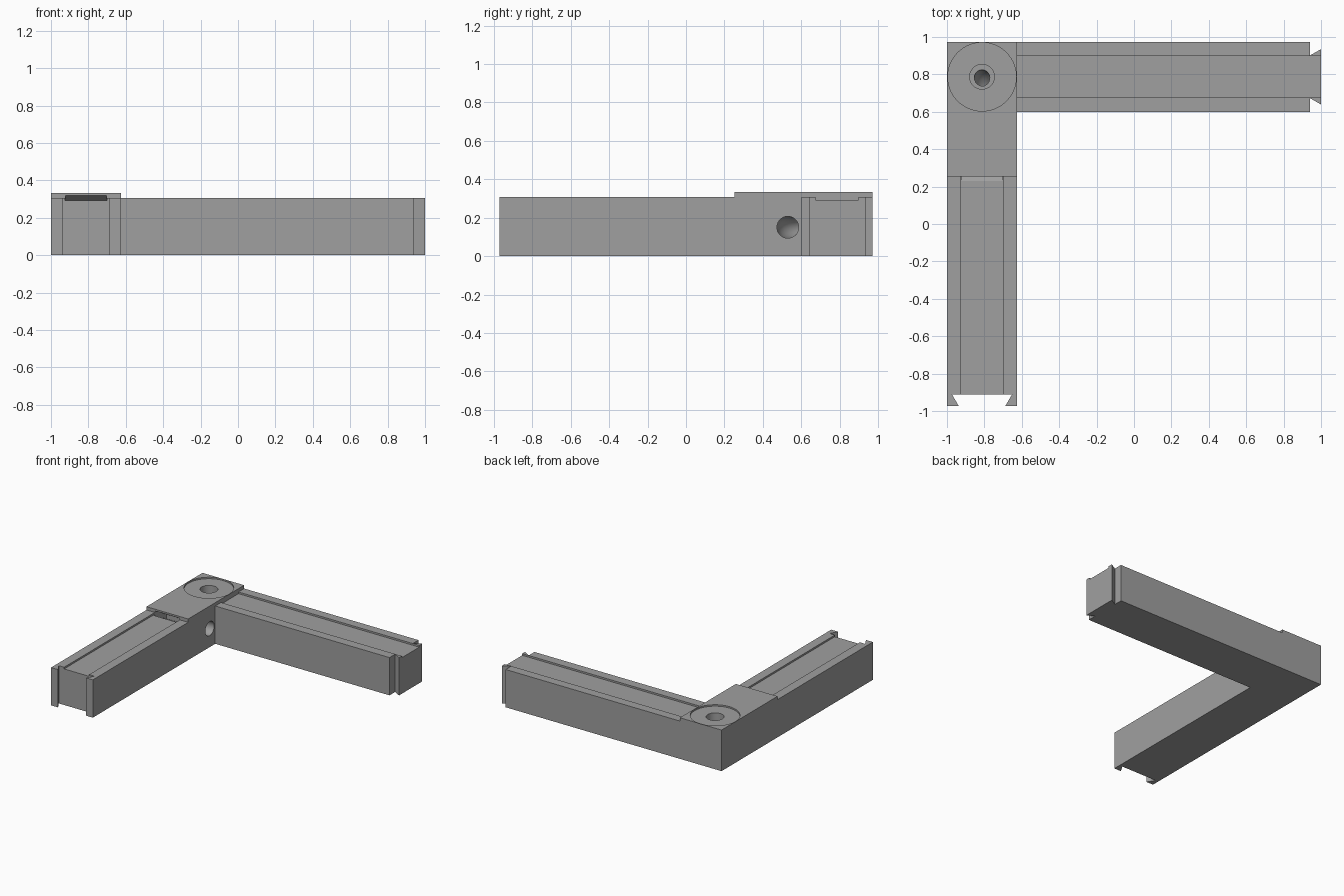
import bpy, bmesh, math
from mathutils import Matrix, Vector

if "Cube" in bpy.data.objects:
    bpy.data.objects.remove(bpy.data.objects["Cube"])

# Main dimensions
X0, X1 = -1.0, -0.625        # front arm sides
Y0, Y1 = 0.60, 0.972         # side arm sides
TOP, PLATE = 0.307, 0.334    # arm top, corner plate top
FLOOR = 0.293                # cable channel floor
CX, CY = -0.8125, 0.787      # arm centre lines and pivot

grey = bpy.data.materials.new("mid grey")
grey.diffuse_color = (0.35, 0.35, 0.35, 1)
grey.use_nodes = True
grey.node_tree.nodes["Principled BSDF"].inputs["Base Color"].default_value = grey.diffuse_color


def make_object(name, bm):
    bmesh.ops.remove_doubles(bm, verts=bm.verts, dist=1e-5)
    bmesh.ops.recalc_face_normals(bm, faces=bm.faces)
    mesh = bpy.data.meshes.new(name)
    bm.to_mesh(mesh)
    bm.free()
    mesh.materials.append(grey)
    ob = bpy.data.objects.new(name, mesh)
    bpy.context.collection.objects.link(ob)
    return ob


def prism(name, outline, offset):
    """Extrude a closed outline of 3D points along an offset."""
    bm = bmesh.new()
    base = bm.faces.new([bm.verts.new(p) for p in outline])
    top = bm.faces.new([bm.verts.new(Vector(p) + Vector(offset)) for p in outline])
    a, b = list(base.verts), list(top.verts)
    for i in range(len(a)):
        j = (i + 1) % len(a)
        bm.faces.new((a[i], a[j], b[j], b[i]))
    return make_object(name, bm)


def box(name, lo, hi):
    (ax, ay, az), (bx, by, bz) = lo, hi
    return prism(name, [(ax, ay, az), (bx, ay, az), (bx, by, az), (ax, by, az)],
                 (0, 0, bz - az))


def cylinder(name, r, z0, z1, sides=64):
    bm = bmesh.new()
    bmesh.ops.create_cone(bm, cap_ends=True, segments=sides, radius1=r, radius2=r,
                          depth=z1 - z0,
                          matrix=Matrix.Translation((CX, CY, (z0 + z1) / 2)))
    return make_object(name, bm)


def combine(target, tool, operation="DIFFERENCE"):
    mod = target.modifiers.new(tool.name, "BOOLEAN")
    mod.operation, mod.solver, mod.object = operation, "EXACT", tool
    bpy.context.view_layer.update()
    bpy.context.view_layer.objects.active = target
    bpy.ops.object.modifier_apply(modifier=mod.name)
    bpy.data.objects.remove(tool)
    bpy.context.view_layer.update()


# L-shaped frame with a dovetail socket on one end and a tail on the other
outline = [
    (X0, -0.972), (CX - 0.125, -0.972), (CX - 0.16, -0.912),
    (CX + 0.16, -0.912), (CX + 0.125, -0.972), (X1, -0.972),
    (X1, Y0), (0.942, Y0), (0.942, CY - 0.115), (1.0, CY - 0.148),
    (1.0, CY + 0.148), (0.942, CY + 0.115), (0.942, Y1), (X0, Y1),
]
frame = prism("corner_frame", [(x, y, 0) for x, y in outline], (0, 0, TOP))

# Shallow cable channels along both arms
combine(frame, box("front_channel", (CX - 0.112, -1.1, FLOOR), (CX + 0.112, 0.30, 0.5)))
combine(frame, box("side_channel", (X1, CY - 0.112, FLOOR), (1.1, CY + 0.112, 0.5)))

# Raised plate over the corner
combine(frame, box("corner_plate", (X0, 0.253, 0.20), (X1, Y1, PLATE)), "UNION")

# Sloping cable slot under the front edge of the plate
slot = [(0.23, 0.30), (0.23, 0.288), (0.40, 0.20), (0.40, 0.235), (0.253, 0.32), (0.23, 0.32)]
combine(frame, prism("cable_slot", [(CX - 0.109, y, z) for y, z in slot], (0.218, 0, 0)))

# Round pivot recess and its centre hole
combine(frame, cylinder("pivot_recess", 0.183, 0.322, 0.5, 96))
combine(frame, cylinder("pivot_hole", 0.066, 0.23, 0.5))

# Curved cable duct from the pivot hole to the inner side of the front arm
curve = bpy.data.curves.new("duct_path", "CURVE")
curve.dimensions = "3D"
curve.bevel_depth, curve.bevel_resolution = 1.0, 8
curve.use_fill_caps = True
curve.resolution_u = 16
spline = curve.splines.new("BEZIER")
spline.bezier_points.add(2)
path = [  # point, left handle, right handle, radius
    ((CX, CY, 0.26), (CX, CY, 0.30), (CX, CY, 0.11), 0.04),
    ((-0.66, 0.53, 0.15), (-0.80, 0.53, 0.15), (-0.63, 0.53, 0.15), 0.057),
    ((-0.56, 0.53, 0.15), (-0.59, 0.53, 0.15), (-0.53, 0.53, 0.15), 0.057),
]
for p, (co, left, right, r) in zip(spline.bezier_points, path):
    p.handle_left_type = p.handle_right_type = "FREE"
    p.co, p.handle_left, p.handle_right, p.radius = co, left, right, r
path_ob = bpy.data.objects.new("duct_path", curve)
bpy.context.collection.objects.link(path_ob)
bpy.context.view_layer.update()
tube = path_ob.evaluated_get(bpy.context.evaluated_depsgraph_get())
bm = bmesh.new()
bm.from_mesh(tube.to_mesh())
for f in bm.faces:
    f.material_index = 0
tube.to_mesh_clear()
duct = make_object("cable_duct", bm)
bpy.data.objects.remove(path_ob)
combine(frame, duct)

# Smooth the round holes and keep the straight edges sharp
bpy.context.view_layer.update()
frame.select_set(True)
bpy.context.view_layer.objects.active = frame
bpy.ops.object.shade_smooth_by_angle(angle=math.radians(30))
